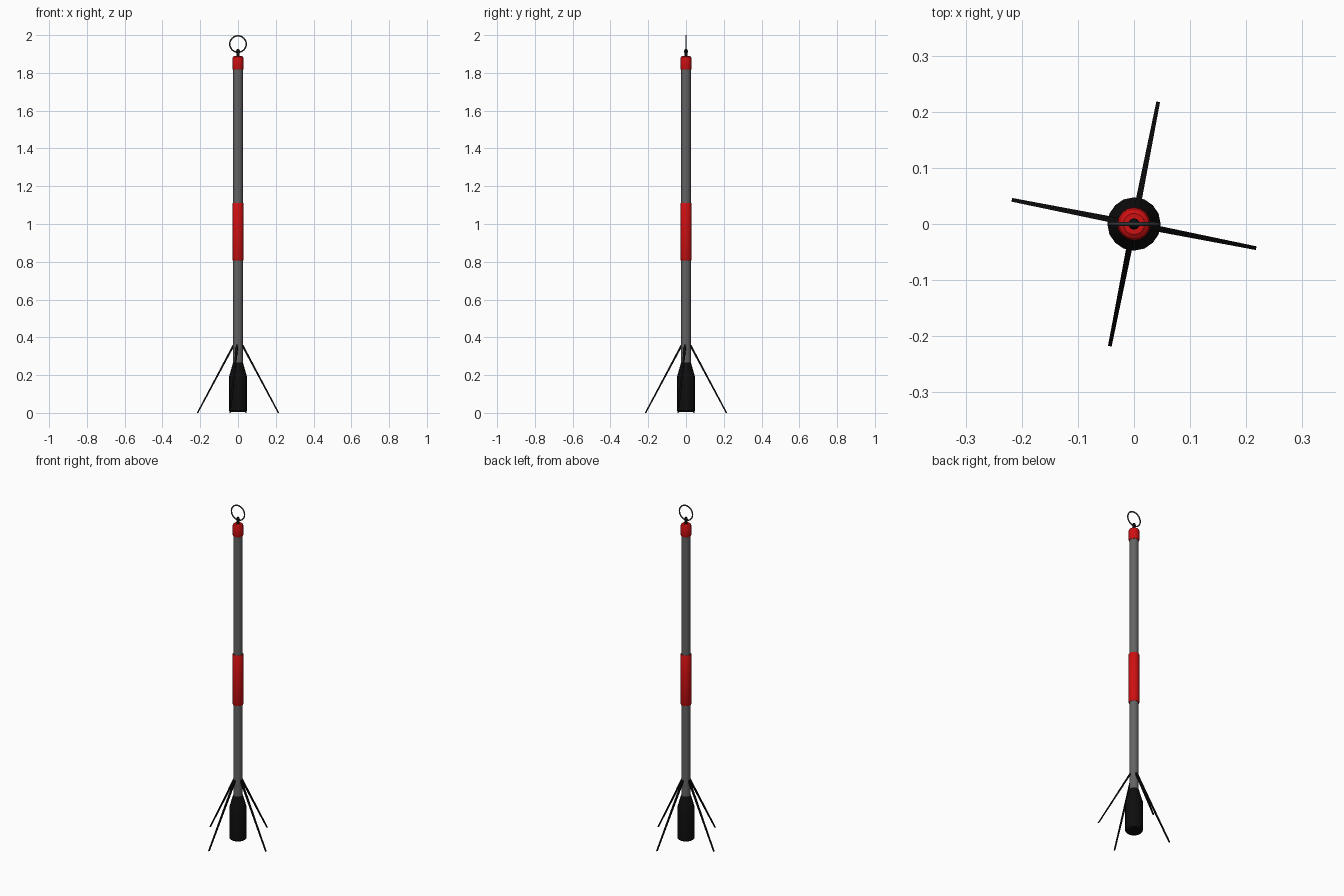
import bpy, bmesh, math
from mathutils import Vector, Matrix

if "Cube" in bpy.data.objects:
    bpy.data.objects.remove(bpy.data.objects["Cube"])


def mat(name, col):
    m = bpy.data.materials.new(name)
    m.diffuse_color = (*col, 1)
    m.use_nodes = True
    m.node_tree.nodes["Principled BSDF"].inputs["Base Color"].default_value = m.diffuse_color
    return m


GREY = mat("grey", (0.125, 0.125, 0.125))
RED = mat("red", (0.62, 0.005, 0.006))
BLACK = mat("black", (0.004, 0.004, 0.004))
STEEL = mat("dark_steel", (0.06, 0.06, 0.065))


def finish(name, bm, material):
    bmesh.ops.recalc_face_normals(bm, faces=bm.faces[:])
    me = bpy.data.meshes.new(name)
    bm.to_mesh(me)
    bm.free()
    me.materials.append(material)
    ob = bpy.data.objects.new(name, me)
    bpy.context.collection.objects.link(ob)
    bpy.context.view_layer.objects.active = ob
    bpy.ops.object.select_all(action='DESELECT')
    ob.select_set(True)
    bpy.ops.object.shade_smooth_by_angle(angle=math.radians(30))
    return ob


def lathe(name, profile, material, n=16):
    """Closed solid of revolution from (radius, z) points."""
    bm = bmesh.new()
    rings = [[bm.verts.new((r * math.cos(2 * math.pi * i / n),
                            r * math.sin(2 * math.pi * i / n), z))
              for i in range(n)] for r, z in profile]
    for a, b in zip(rings, rings[1:]):
        for i in range(n):
            j = (i + 1) % n
            bm.faces.new((a[i], a[j], b[j], b[i]))
    bm.faces.new(rings[0])
    bm.faces.new(rings[-1])
    return finish(name, bm, material)


# Pole, grip sleeve, end cap and weighted foot
lathe("pole", [(0.0255, 0.24), (0.0255, 1.835)], GREY)
lathe("grip_sleeve", [(0.028, 0.808), (0.03, 0.812), (0.03, 1.106),
                      (0.028, 1.11)], RED)
lathe("top_cap", [(0.0275, 1.818), (0.0295, 1.823), (0.0295, 1.876),
                  (0.026, 1.885), (0.019, 1.89)], RED)
lathe("foot_weight", [(0.043, 0.006), (0.0475, 0.012), (0.0475, 0.192),
                      (0.045, 0.2), (0.0275, 0.262), (0.026, 0.266)], BLACK)

# Eyelet holding the ring
lathe("eyelet", [(0.009, 1.885), (0.009, 1.905), (0.01, 1.915),
                 (0.008, 1.923), (0.004, 1.927)], BLACK, 12)

# Hanging ring
bpy.ops.mesh.primitive_torus_add(major_segments=32, minor_segments=8,
                                 major_radius=0.0435, minor_radius=0.0038,
                                 location=(0, 0, 1.9527),
                                 rotation=(math.pi / 2, 0, 0))
ring = bpy.context.object
ring.name = "hanging_ring"
ring.data.materials.append(STEEL)
bpy.ops.object.shade_smooth_by_angle(angle=math.radians(40))

# Four splayed tapered legs, twisted slightly off the axes
for k in range(4):
    bm = bmesh.new()
    sections = [(0.0215, 0.362, 0.0055, 0.005), (0.2185, 0.0, 0.0033, 0.0035)]
    loops = []
    for r, z, hw, ht in sections:
        loops.append([bm.verts.new((r + dx, dy, z)) for dx, dy in
                      ((-ht, -hw), (ht, -hw), (ht, hw), (-ht, hw))])
    a, b = loops
    for i in range(4):
        j = (i + 1) % 4
        bm.faces.new((a[i], a[j], b[j], b[i]))
    bm.faces.new(a)
    bm.faces.new(b)
    bm.transform(Matrix.Rotation(math.radians(-11.2 + 90 * k), 4, 'Z'))
    finish("leg_%d" % (k + 1), bm, BLACK)
